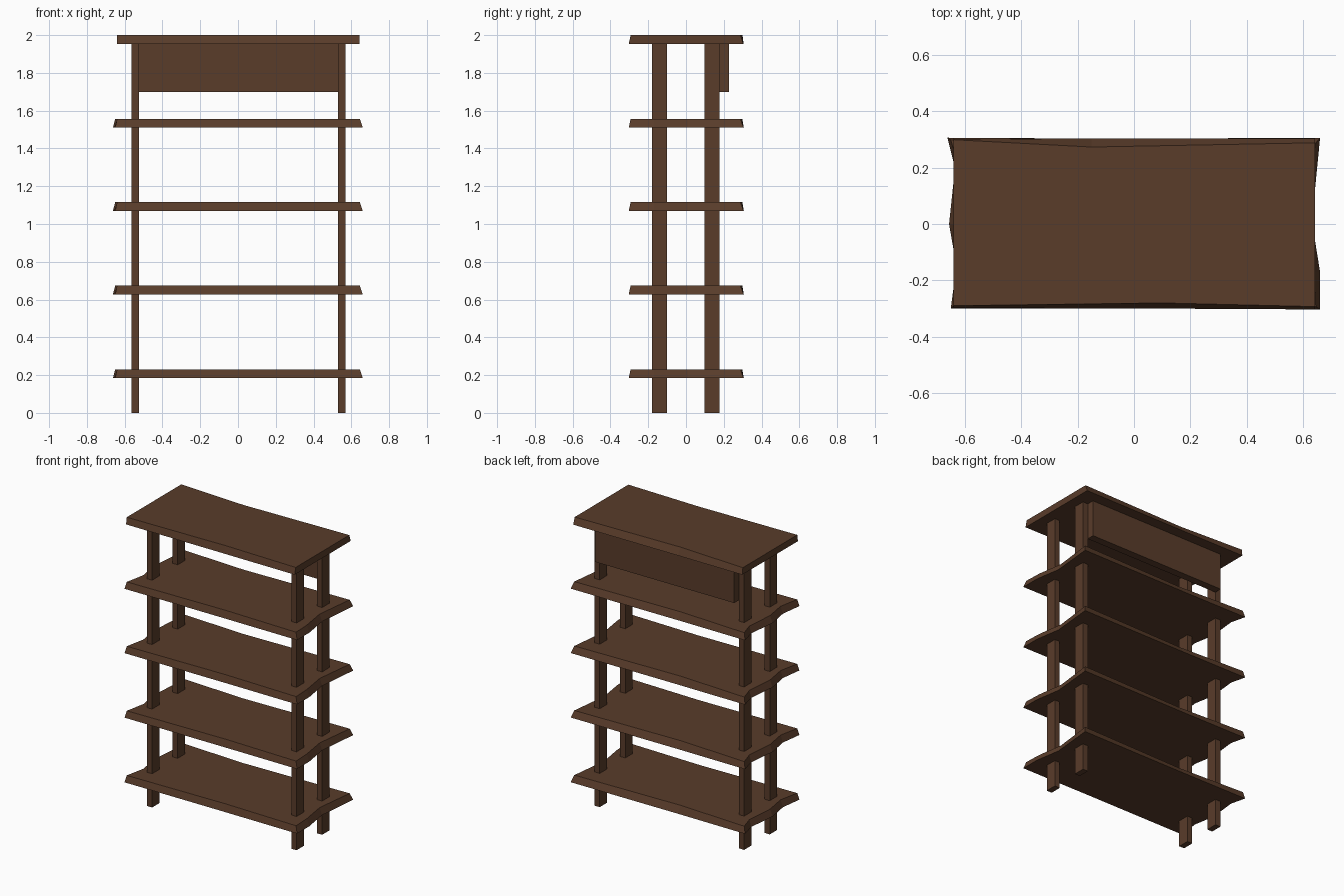
import bpy, bmesh

if "Cube" in bpy.data.objects:
    bpy.data.objects.remove(bpy.data.objects["Cube"])

wood = bpy.data.materials.new("dark_wood")
wood.diffuse_color = (0.1, 0.045, 0.023, 1)
wood.use_nodes = True
wood.node_tree.nodes["Principled BSDF"].inputs["Base Color"].default_value = wood.diffuse_color


def finish(bm, name):
    bmesh.ops.recalc_face_normals(bm, faces=bm.faces)
    me = bpy.data.meshes.new(name)
    bm.to_mesh(me)
    bm.free()
    me.materials.append(wood)
    ob = bpy.data.objects.new(name, me)
    bpy.context.collection.objects.link(ob)
    return ob


def box(name, x0, x1, y0, y1, z0, z1):
    bm = bmesh.new()
    bmesh.ops.create_cube(bm, size=1)
    for v in bm.verts:
        v.co = (x1 if v.co.x > 0 else x0,
                y1 if v.co.y > 0 else y0,
                z1 if v.co.z > 0 else z0)
    return finish(bm, name)


def slab(name, lower, upper, z0, z1):
    """Slab lofted between two outlines with the same point count."""
    bm = bmesh.new()
    lo = [bm.verts.new((x, y, z0)) for x, y in lower]
    hi = [bm.verts.new((x, y, z1)) for x, y in upper]
    bm.faces.new(lo[::-1])
    bm.faces.new(hi)
    n = len(lo)
    for i in range(n):
        j = (i + 1) % n
        bm.faces.new((lo[i], lo[j], hi[j], hi[i]))
    return finish(bm, name)


# Live-edge shelves: irregular lower outline, slightly smaller upper outline
shelf_lower = [(-0.65, -0.30), (0.1, -0.30), (0.66, -0.303),
               (0.66, -0.17), (0.631, 0.01), (0.66, 0.305),
               (-0.15, 0.303), (-0.662, 0.306),
               (-0.635, 0.20), (-0.656, 0.0), (-0.63, -0.15)]
shelf_upper = [(-0.64, -0.29), (0.1, -0.28), (0.645, -0.293),
               (0.64, -0.17), (0.612, 0.01), (0.645, 0.288),
               (-0.15, 0.273), (-0.65, 0.298),
               (-0.62, 0.20), (-0.637, 0.0), (-0.612, -0.15)]
for i, z in enumerate((0.185, 0.628, 1.07, 1.511)):
    slab(f"shelf_{i + 1}", shelf_lower, shelf_upper, z, z + 0.046)

# Top board: straight sawn ends, live front and back edges
top_lower = [(-0.64, -0.298), (0.1, -0.30), (0.642, -0.303),
             (0.642, 0.304), (-0.15, 0.303), (-0.64, 0.305)]
top_upper = [(-0.64, -0.29), (0.1, -0.28), (0.642, -0.293),
             (0.642, 0.288), (-0.15, 0.273), (-0.64, 0.299)]
slab("top_board", top_lower, top_upper, 1.954, 2.0)

# Posts
for side, x in (("left", -0.545), ("right", 0.55)):
    for end, y in (("front", -0.14), ("back", 0.137)):
        box(f"{end}_{side}_post", x - 0.02, x + 0.02, y - 0.04, y + 0.04, 0, 1.956)

# Back panel under the top board
box("back_panel", -0.525, 0.53, 0.175, 0.228, 1.70, 1.955)
